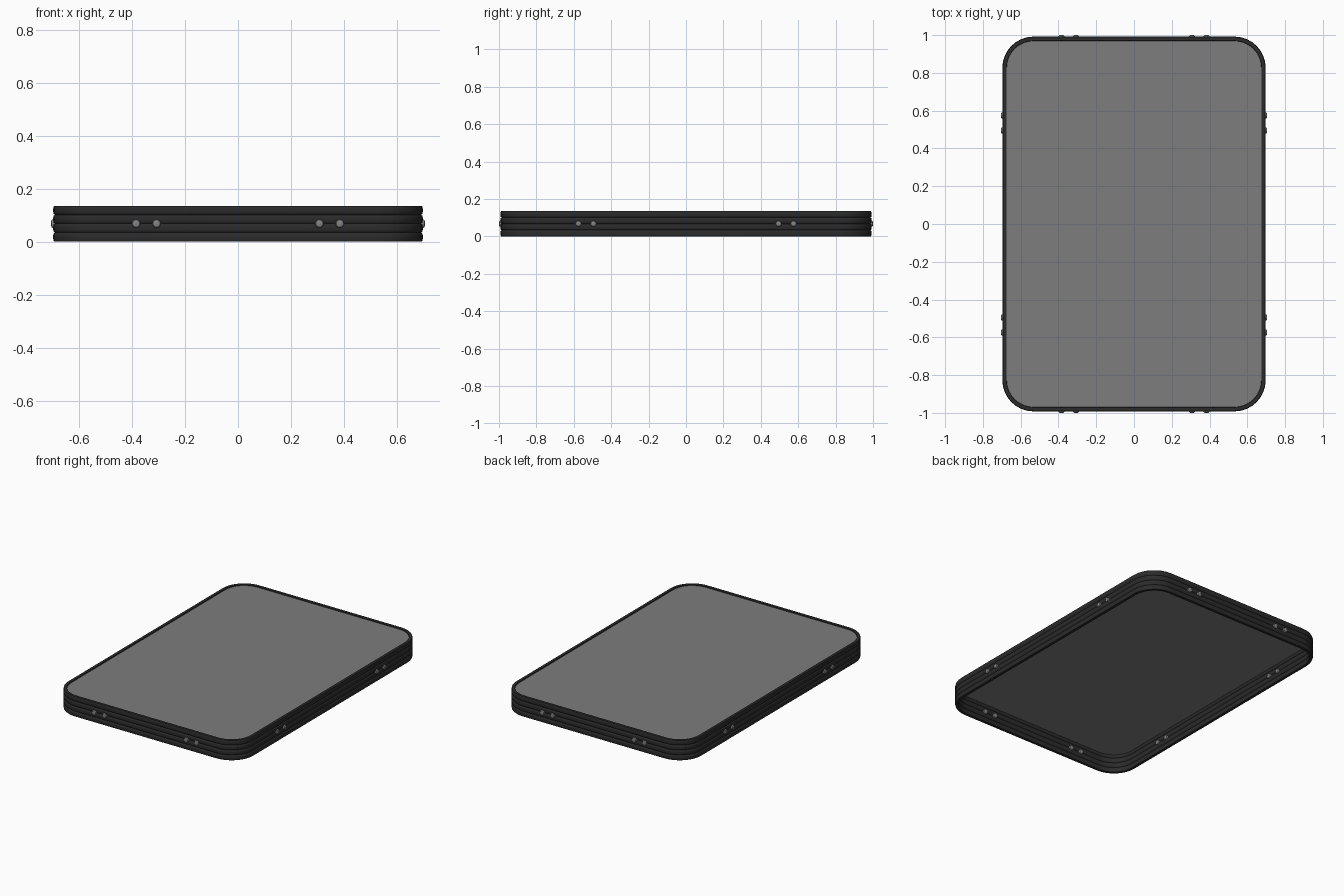
import bpy, bmesh, math
from mathutils import Matrix, Vector

if "Cube" in bpy.data.objects:
    bpy.data.objects.remove(bpy.data.objects["Cube"])

HX, HY, R = 0.697, 0.992, 0.165   # outer half sizes and corner radius
H, WALL, BANDS = 0.135, 0.024, 4


def mat(name, c):
    m = bpy.data.materials.new(name)
    m.diffuse_color = (*c, 1)
    m.use_nodes = True
    m.node_tree.nodes["Principled BSDF"].inputs["Base Color"].default_value = m.diffuse_color
    return m


frame_mat = mat("dark frame", (0.024, 0.024, 0.024))
panel_mat = mat("grey panel", (0.205, 0.205, 0.205))
rivet_mat = mat("grey metal", (0.23, 0.23, 0.23))


def finish(bm, name, material, smooth=True):
    bmesh.ops.recalc_face_normals(bm, faces=bm.faces)
    me = bpy.data.meshes.new(name)
    bm.to_mesh(me)
    bm.free()
    me.materials.append(material)
    ob = bpy.data.objects.new(name, me)
    bpy.context.collection.objects.link(ob)
    if smooth:
        bpy.ops.object.select_all(action='DESELECT')
        ob.select_set(True)
        bpy.context.view_layer.objects.active = ob
        bpy.ops.object.shade_smooth_by_angle(angle=math.radians(35))
    return ob


def outline(bm, inset, z, n=8):
    """Ring of vertices round a rounded rectangle."""
    r = R - inset
    ring = []
    for k, (sx, sy) in enumerate(((1, 1), (-1, 1), (-1, -1), (1, -1))):
        for i in range(n + 1):
            a = math.pi / 2 * (k + i / n)
            ring.append(bm.verts.new((sx * (HX - R) + r * math.cos(a),
                                      sy * (HY - R) + r * math.sin(a), z)))
    return ring


def bridge(bm, a, b):
    for i in range(len(a)):
        j = (i + 1) % len(a)
        bm.faces.new((a[i], a[j], b[j], b[i]))


# ribbed frame: stacked bulging bands outside and inside
h = H / BANDS
side = []
for b in range(BANDS):
    z = b * h
    side += [(0.006, z), (0.0015, z + h * 0.12), (0, z + h * 0.3),
             (0, z + h * 0.7), (0.0015, z + h * 0.88)]
side.append((0.006, H))
side[0], side[-1] = (0.003, 0), (0.003, H)
profile = side + [(WALL - d, z) for d, z in reversed(side)]
bm = bmesh.new()
rings = [outline(bm, d, z) for d, z in profile]
for i in range(len(rings)):
    bridge(bm, rings[i], rings[(i + 1) % len(rings)])
finish(bm, "ribbed_frame", frame_mat)

# flat panel just under the top rim
bm = bmesh.new()
lo, hi = outline(bm, WALL - 0.004, 0.121), outline(bm, WALL - 0.004, 0.129)
bridge(bm, lo, hi)
bm.faces.new(hi)
bm.faces.new(lo)
finish(bm, "panel", panel_mat, False)


# rivets through the walls, domed at both ends
def rivet(bm, pos, direction):
    rot = Vector((0, 0, 1)).rotation_difference(direction).to_matrix().to_4x4()
    half = WALL / 2 + 0.008
    prof = [(0.008, -half), (0.0135, -half + 0.002), (0.016, -half + 0.006),
            (0.016, half - 0.006), (0.0135, half - 0.002), (0.008, half)]
    m = Matrix.Translation(pos) @ rot
    n = 16
    rs = [[bm.verts.new(m @ Vector((r * math.cos(2 * math.pi * i / n),
                                    r * math.sin(2 * math.pi * i / n), z)))
           for i in range(n)] for r, z in prof]
    for a, b in zip(rs, rs[1:]):
        bridge(bm, a, b)
    bm.faces.new(rs[0])
    bm.faces.new(rs[-1])


bm = bmesh.new()
for s in (-1, 1):
    for t in (-1, 1):
        for x in (0.307, 0.384):
            rivet(bm, Vector((t * x, s * (HY - WALL / 2), 0.068)), Vector((0, s, 0)))
        for y in (0.495, 0.575):
            rivet(bm, Vector((s * (HX - WALL / 2), t * y, 0.068)), Vector((s, 0, 0)))
finish(bm, "rivets", rivet_mat)
